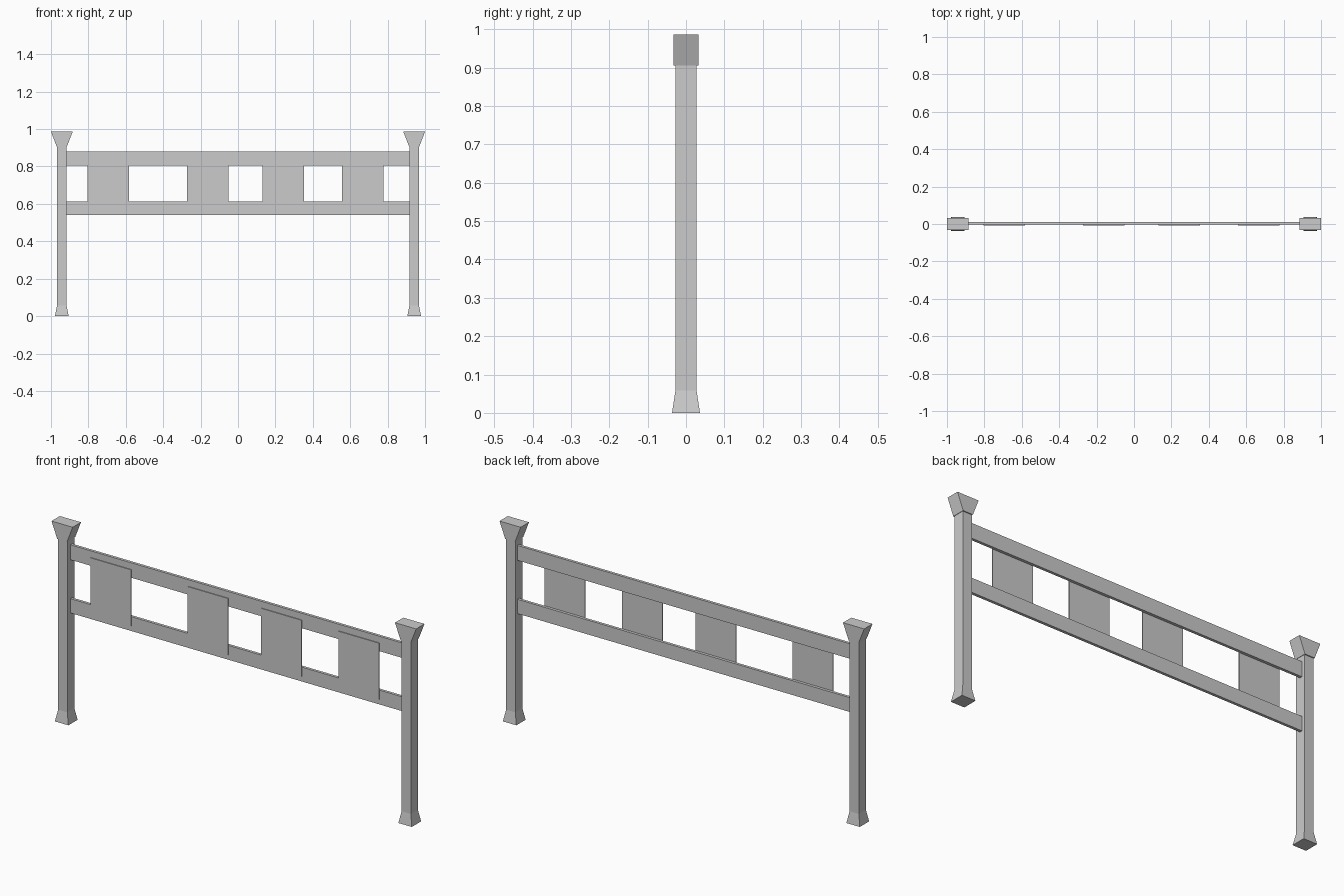
import bpy, bmesh

if "Cube" in bpy.data.objects:
    bpy.data.objects.remove(bpy.data.objects["Cube"])


def loft(name, rings):
    """Stack of rectangular rings (cx, cy, z, half_x, half_y) joined into a closed solid."""
    bm = bmesh.new()
    prev = None
    for cx, cy, z, hx, hy in rings:
        ring = [bm.verts.new((cx + sx * hx, cy + sy * hy, z))
                for sx, sy in ((-1, -1), (1, -1), (1, 1), (-1, 1))]
        if prev is None:
            bm.faces.new(ring[::-1])
        else:
            for i in range(4):
                j = (i + 1) % 4
                bm.faces.new((prev[i], prev[j], ring[j], ring[i]))
        prev = ring
    bm.faces.new(prev)
    mesh = bpy.data.meshes.new(name)
    bm.to_mesh(mesh)
    bm.free()
    obj = bpy.data.objects.new(name, mesh)
    bpy.context.collection.objects.link(obj)
    return obj


def box(name, x0, x1, y0, y1, z0, z1):
    cx, cy, hx, hy = (x0 + x1) / 2, (y0 + y1) / 2, (x1 - x0) / 2, (y1 - y0) / 2
    return loft(name, [(cx, cy, z0, hx, hy), (cx, cy, z1, hx, hy)])


# Posts with flared feet and wedge caps
for side, sx in (("left", -1), ("right", 1)):
    px = sx * 0.942
    loft(side + "_post", [(px, 0, 0, 0.037, 0.0365),
                          (px, 0, 0.058, 0.025, 0.0275),
                          (px, 0, 0.906, 0.025, 0.0275)])
    loft(side + "_post_cap", [(px, 0, 0.906, 0.027, 0.0325),
                              (px, 0, 0.986, 0.058, 0.0325)])

# Horizontal rails between the posts
for name, z0, z1 in (("upper_rail", 0.805, 0.879), ("lower_rail", 0.541, 0.612)):
    box(name, -0.918, 0.918, -0.003, 0.011, z0, z1)

# Thin boards fixed to the front of the rails
for i, x in enumerate((-0.694, -0.161, 0.243, 0.666)):
    box(f"board_{i + 1}", x - 0.111, x + 0.111, -0.007, -0.003, 0.566, 0.846)
